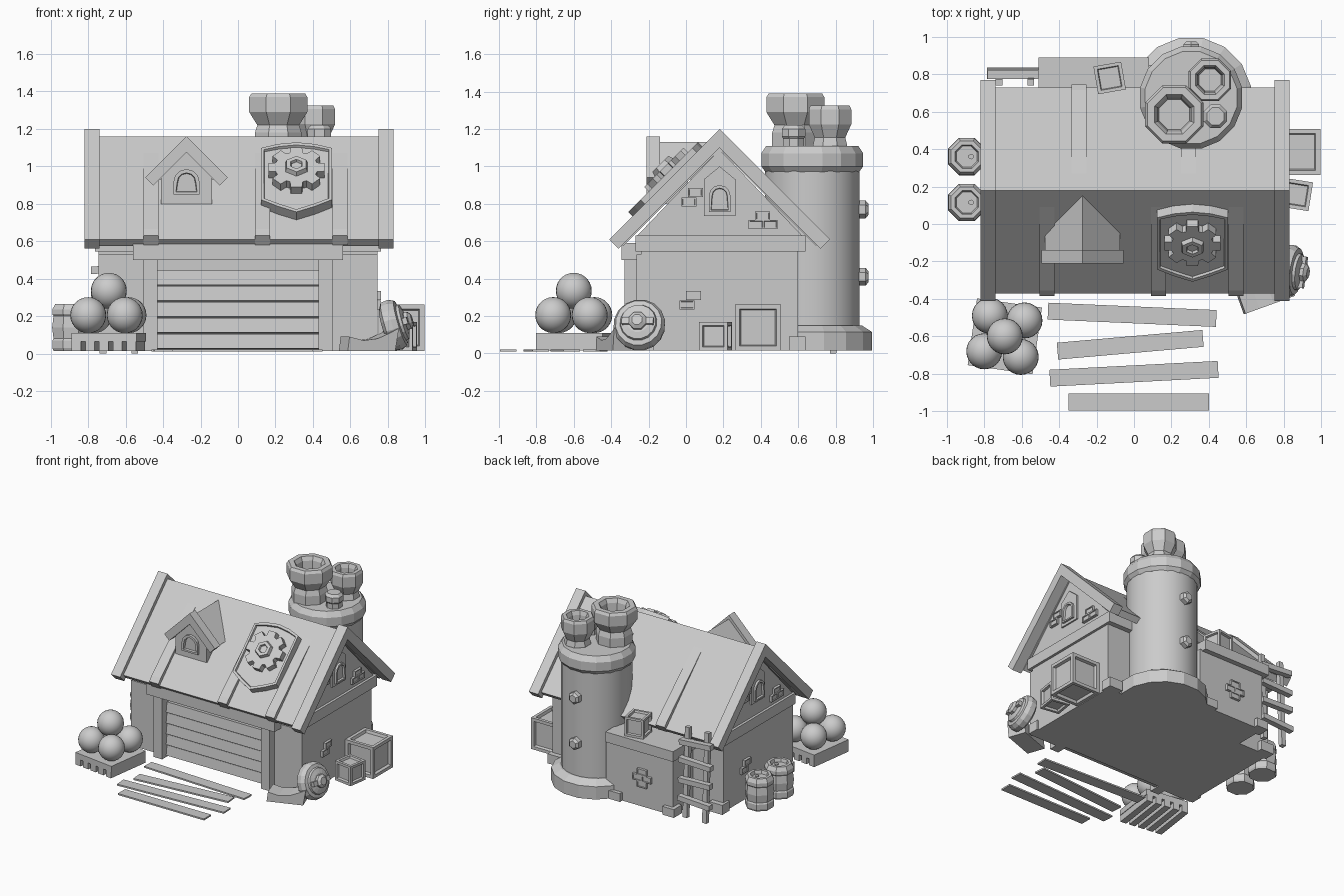
import bpy, bmesh, math
from mathutils import Matrix, Vector, Euler

if "Cube" in bpy.data.objects:
    bpy.data.objects.remove(bpy.data.objects["Cube"])

X, Y, Z = Vector((1, 0, 0)), Vector((0, 1, 0)), Vector((0, 0, 1))
R2 = math.sqrt(0.5)


def finish(name, bm, m=None, smooth=False):
    if m is not None:
        bm.transform(m)
    bmesh.ops.recalc_face_normals(bm, faces=bm.faces)
    me = bpy.data.meshes.new(name)
    bm.to_mesh(me)
    bm.free()
    ob = bpy.data.objects.new(name, me)
    bpy.context.collection.objects.link(ob)
    if smooth:
        bpy.ops.object.select_all(action='DESELECT')
        ob.select_set(True)
        bpy.context.view_layer.objects.active = ob
        bpy.ops.object.shade_smooth_by_angle(angle=math.radians(35))
    return ob


def axes(o, x, y):
    """Placement matrix with local x and y directions; local z is outward."""
    x, y = x.normalized(), y.normalized()
    return Matrix.Translation(o) @ Matrix((x, y, x.cross(y))).transposed().to_4x4()


def box(name, lo, hi, rot=(0, 0, 0), panel=0):
    lo, hi = Vector(lo), Vector(hi)
    bm = bmesh.new()
    bmesh.ops.create_cube(bm, size=1)
    bm.transform(Matrix.Diagonal((*(hi - lo), 1)))
    if panel:
        bmesh.ops.inset_individual(bm, faces=bm.faces[:], thickness=panel, depth=0)
        bmesh.ops.inset_individual(bm, faces=bm.faces[:6], thickness=panel * .25, depth=-panel * .6)
    rot = Euler([math.radians(a) for a in rot]).to_matrix().to_4x4()
    return finish(name, bm, Matrix.Translation((lo + hi) / 2) @ rot)


def prism(name, pts, h, m, inset=0, depth=0):
    bm = bmesh.new()
    f = bm.faces.new([bm.verts.new((x, y, 0)) for x, y in pts])
    top = bmesh.ops.extrude_face_region(bm, geom=[f])['geom']
    bmesh.ops.translate(bm, vec=(0, 0, h), verts=[v for v in top if isinstance(v, bmesh.types.BMVert)])
    if inset:
        face = [g for g in top if isinstance(g, bmesh.types.BMFace)]
        bm.normal_update()
        bmesh.ops.recalc_face_normals(bm, faces=bm.faces)
        bmesh.ops.inset_region(bm, faces=face, thickness=inset)
        bmesh.ops.inset_region(bm, faces=face, thickness=inset * .2, depth=depth)
    return finish(name, bm, m)


def lathe(name, prof, n, m, smooth=False):
    """Revolve (radius, z) points and cap both ends."""
    bm = bmesh.new()
    rings = [[bm.verts.new((r * math.cos(a), r * math.sin(a), z))
              for a in [2 * math.pi * (i + .5) / n for i in range(n)]] for r, z in prof]
    for a, b in zip(rings, rings[1:]):
        for i in range(n):
            bm.faces.new((a[i], a[(i + 1) % n], b[(i + 1) % n], b[i]))
    bm.faces.new(rings[0])
    bm.faces.new(rings[-1])
    return finish(name, bm, m, smooth)


def at(x, y, z=0):
    return Matrix.Translation((x, y, z))


def chevron(c, top, half, t):
    d = t / 2
    return [(c - half, top - half), (c, top), (c + half, top - half),
            (c + half - d, top - half - d), (c, top - t), (c - half + d, top - half - d)]


def arch(w, h, n=6):
    r = w / 2
    return [(-r, 0), (r, 0)] + [(r * math.cos(math.pi * i / n), h - r + r * math.sin(math.pi * i / n))
                                for i in range(n + 1)]


def window(name, m, w, h):
    prism(name, arch(w, h), .02, m, w * .14, -.018)


def bricks(m, spots):
    for x, z in spots:
        prism("wall_brick", [(x - .04, z - .024), (x + .04, z - .024), (x + .04, z + .024), (x - .04, z + .024)],
              .02, m, .01, -.006)


# House walls, eave beam and gables
box("walls", (-.745, -.24, .015), (.745, .6, .6))
box("eave_beam", (-.765, -.27, .545), (.765, .64, .63))
prism("gable_wall", [(-.27, .62), (.63, .62), (.18, 1.09)], 1.49, axes((-.745, 0, 0), Y, Z))
for x in (-.75, .66):
    for y in (-.26, .55):
        box("corner_stone", (x - .015, y, .015), (x + .1, y + .09, .09))

# Roof shell, barge boards, raised planks
prism("roof", chevron(.18, 1.16, .55, .07), 1.5, axes((-.75, 0, 0), Y, Z))
for x in (-.82, .75):
    prism("barge_board", chevron(.18, 1.2, .59, .1), .08, axes((x, 0, 0), Y, Z))
wedge = [(.1, 1.23), (.57, .625), (.545, .575), (.08, 1.08)]
wedge = [(.09, 1.07), (.535, .665), (.565, .63), (.53, .58), (.08, 1.05)]
for x, s in ((-.505, -1), (.09, -1), (.505, -1), (-.335, 1), (.25, 1)):
    prism("roof_plank", [(.18 + s * a, b) for a, b in wedge], .08, axes((x, 0, 0), Y, Z))

# Dormer
prism("dormer_roof", [(-.475, .93), (-.075, .93), (-.275, 1.13)], .29, axes((0, .15, 0), X, Z))
prism("dormer_barge", chevron(-.275, 1.16, .22, .085), .07, axes((0, -.14, 0), X, Z))
prism("dormer_wall", [(-.41, .8), (-.14, .8), (-.14, .98), (-.275, 1.11), (-.41, .98)], .2, axes((0, .01, 0), X, Z))
window("dormer_window", axes((-.275, -.19, .85), X, Z), .14, .135)

# Shield with gear on the front roof slope
slope = axes((.312, -.08, .9), X, Y + Z)
prism("shield", [(-.19, .22), (-.1, .25), (0, .263), (.1, .25), (.19, .22), (.19, -.17), (.1, -.22),
                 (0, -.263), (-.1, -.22), (-.19, -.17)], .06, slope, .02, -.015)
gear = []
for i in range(8):
    for da, r in ((-.3, .115), (-.2, .152), (.2, .152), (.3, .115)):
        a = i * math.pi / 4 + da
        gear.append((r * math.cos(a), r * math.sin(a)))
prism("gear", gear, .06, slope @ at(0, .04, .035))
lathe("gear_hub", [(.07, 0), (.06, .03), (.035, .03), (.03, .015)], 6, slope @ at(0, .04, .09))

# Garage opening: posts, header and slats
for x in (-.505, .43):
    box("door_post", (x, -.33, .015), (x + .075, -.2, .51))
box("door_header", (-.56, -.345, .5), (.56, -.2, .59))
for i in range(5):
    z = .025 + i * .085
    box("door_slat", (-.435, -.275, z), (.435, -.245, z + .078), (-8, 0, 0))
box("front_wall_trim", (-.745, -.265, .015), (-.5, -.2, .53))
box("front_wall_trim", (.5, -.265, .015), (.745, -.2, .53))

# Gable windows and bricks on both ends
for s in (1, -1):
    m = axes((s * .745, .18, 0), Y * s, Z)
    prism("window_panel", [(-.085, .735), (.085, .735), (.085, .93), (0, 1.0), (-.085, .93)], .012, m)
    window("gable_window", m @ at(0, .755, .008), .115, .145)
    bricks(m, [(-.13, .86), (-.165, .81), (.23, .735), (.195, .69), (.27, .69), (-.14, .31), (-.175, .26)])

# Round chimney tower
T = at(.305, .675)
lathe("tower_base", [(.325, .015), (.325, .115), (.27, .15)], 16, T)
lathe("tower", [(.255, .1), (.255, 1.05)], 24, T, True)
lathe("tower_cap", [(.255, .97), (.278, 1.0), (.278, 1.07), (.25, 1.11)], 16, T)
for z in (.41, .77):
    lathe("tower_bolt", [(.048, 0), (.048, .045), (.03, .06)], 6, axes((.305, .915, z), -X, Z))


# Chimney pots
def pot(x, y, r, top):
    lathe("chimney_pot", [(r * .8, 1.08), (r * .8, top - .21), (r * .72, top - .17), (r, top - .1), (r, top - .02),
                          (r * .92, top), (r * .68, top), (r * .58, top - .03), (r * .52, top - .12)], 8, at(x, y))


pot(.215, .585, .168, 1.39)
pot(.405, .77, .123, 1.325)
lathe("small_vent", [(.06, 1.1), (.06, 1.15), (.068, 1.16), (.068, 1.2), (.05, 1.22)], 8, at(.435, .575))

# Rear annex with a crate on top
box("annex", (-.48, .5, .015), (.1, .85, .47))
box("annex_roof", (-.51, .5, .46), (.08, .89, .54))
box("annex_stone", (-.51, .78, .015), (-.41, .88, .08))
box("annex_stone", (-.04, .78, .015), (.06, .88, .08))
bricks(axes((-.22, .85, 0), -X, Z), [(0, .29), (-.04, .242), (.04, .242), (0, .194)])
box("annex_crate", (-.205, .705, .54), (-.055, .855, .69), (0, 0, 10), .025)

# Ladder
for x in (-.74, -.57):
    box("ladder_rail", (x, .755, 0), (x + .037, .79, .7), (2.5, 0, 0))
for i in range(4):
    z = .13 + i * .15
    y = .822 - i * .006
    box("ladder_rung", (-.785, y - .03, z), (-.51, y + .015, z + .04), (0, (-3, 2, -2, 4)[i], 0))

# Crates by the right wall
box("large_crate", (.75, .262, .015), (.995, .508, .262), panel=.035)
box("small_crate", (.79, .08, .015), (.945, .235, .168), (0, 0, -9), .028)

# Barrels by the left wall
for y in (.36, .115):
    lathe("barrel", [(.1, .015), (.107, .03), (.107, .07), (.1, .08), (.108, .14), (.1, .2), (.107, .21), (.107, .235),
                     (.09, .265), (.068, .265), (.06, .24)], 8, at(-.893, y))
    lathe("barrel_plug", [(.015, .235), (.015, .25)], 6, at(-.87, y))

# Pallet with a pile of balls
P = at(-.69, -.6) @ Matrix.Rotation(math.radians(-8), 4, 'Z')
for i in range(5):
    x = -.175 + i * .074
    prism("pallet_runner", [(x, -.18), (x + .05, -.18), (x + .05, .18), (x, .18)], .055, P @ at(0, 0, .015))
prism("pallet_deck", [(-.175, -.18), (.175, -.18), (.175, .18), (-.175, .18)], .045, P @ at(0, 0, .065))
for p in ((-.77, -.49, .205), (-.585, -.515, .205), (-.8, -.68, .205), (-.605, -.71, .205), (-.69, -.6, .335)):
    bm = bmesh.new()
    bmesh.ops.create_uvsphere(bm, u_segments=24, v_segments=14, radius=.096)
    finish("stacked_ball", bm, Matrix.Translation(p), True)

# Loose planks on the ground
for x, y, l, a in ((-.01, -.485, .9, -2.5), (-.02, -.645, .78, 5), (0, -.8, .9, 3), (.025, -.95, .75, 0)):
    box("ground_plank", (x - l / 2, y - .045, .01), (x + l / 2, y + .045, .022), (0, 0, a))

# Leaning wheel and the curved fender beside it
n = Vector((.93, -.12, .28)).normalized()
side = Z.cross(n).normalized()
W = axes(Vector((.84, -.25, .155)), side, n.cross(side))
lathe("wheel", [(.1, -.06), (.135, -.04), (.14, 0), (.125, .03), (.1, .035), (.095, .05), (.06, .06)], 16, W)
lathe("wheel_hub", [(.05, .05), (.05, .08), (.03, .095)], 8, W)
prism("wheel_bar", [(-.085, -.018), (.085, -.018), (.085, .018), (-.085, .018)], .03, W @ at(0, 0, .048))
prism("fender", [(-.15, .0), (.12, 0), (.14, .12), (.09, .095), (.02, .065), (-.06, .055), (-.14, .075)], .14,
      axes((.68, -.3, .015), Vector((.94, .34, 0)), Z))
